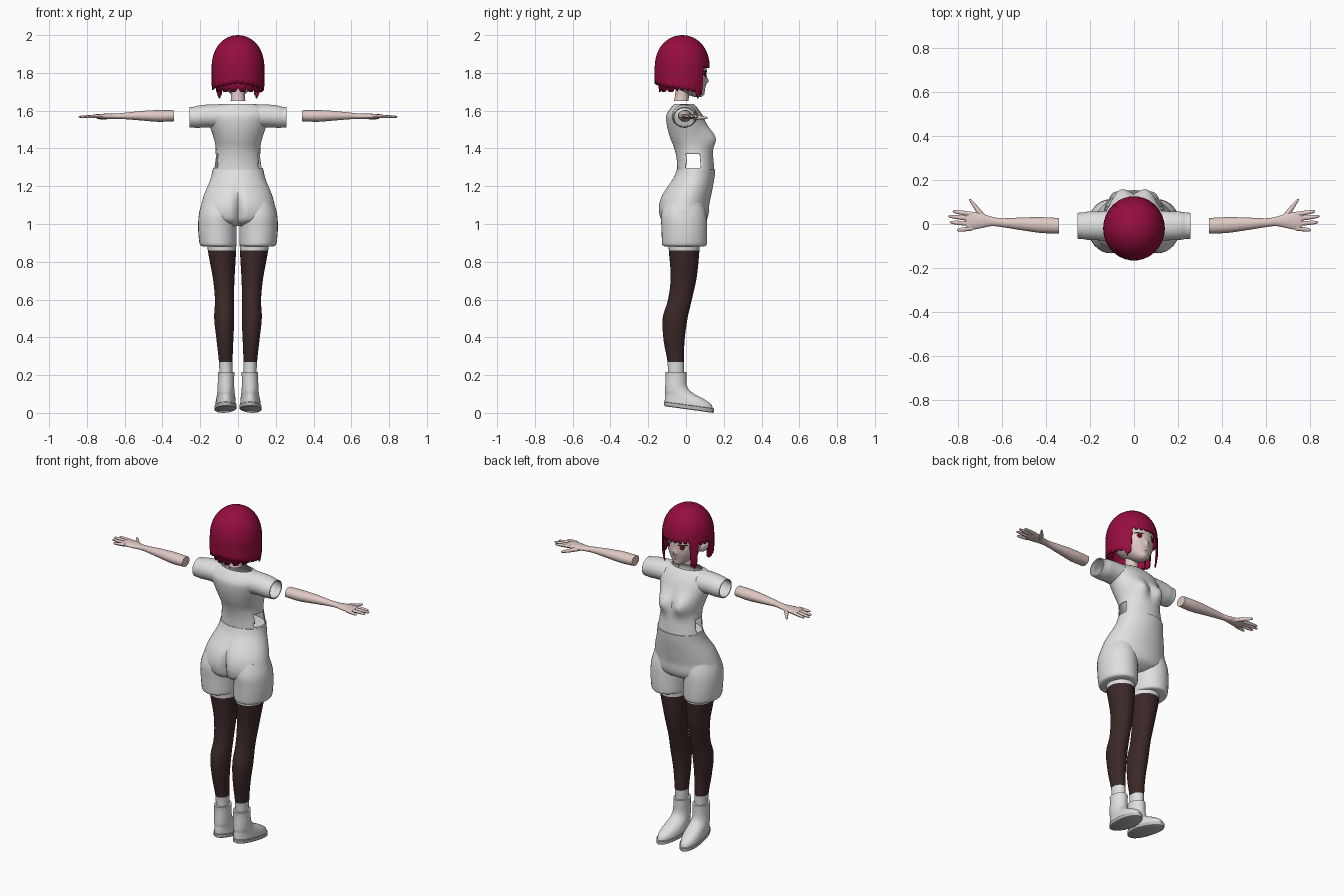
import bpy, bmesh, math
from math import sin, cos, exp, radians
from mathutils import Vector
from mathutils.bvhtree import BVHTree

cube = bpy.data.objects.get("Cube")
if cube:
    bpy.data.objects.remove(cube)


def material(name, rgb):
    m = bpy.data.materials.new(name)
    m.use_nodes = True
    m.diffuse_color = (*rgb, 1)
    m.node_tree.nodes["Principled BSDF"].inputs["Base Color"].default_value = (*rgb, 1)
    return m


WHITE = material("white cloth", (.74, .74, .74))
SOLE = material("grey sole", (.5, .5, .5))
SKIN = material("pale skin", (.74, .58, .55))
HAIR = material("crimson hair", (.3, .004, .05))
STOCKING = material("dark brown stocking", (.045, .021, .021))
EYE = material("dark red eye", (.14, .004, .015))


def finish(name, bm, mats, mirror=False, thick=0):
    bmesh.ops.recalc_face_normals(bm, faces=bm.faces)
    mesh = bpy.data.meshes.new(name)
    bm.to_mesh(mesh)
    bm.free()
    for m in mats:
        mesh.materials.append(m)
    ob = bpy.data.objects.new(name, mesh)
    bpy.context.collection.objects.link(ob)
    if thick:
        mod = ob.modifiers.new("thickness", "SOLIDIFY")
        mod.thickness = thick
    if mirror:
        mod = ob.modifiers.new("mirror", "MIRROR")
        mod.use_mirror_merge = False
    return ob


def smooth_rows(rows, sub):
    """Catmull-Rom interpolation between the cross-sections."""
    out = []
    for i in range(len(rows) - 1):
        four = [rows[max(0, min(len(rows) - 1, i + k))] for k in (-1, 0, 1, 2)]
        for s in range(sub):
            t = s / sub
            out.append([b + .5 * t * (c - a + t * (2*a - 5*b + 4*c - d + t * (3*(b - c) + d - a)))
                        for a, b, c, d in zip(*four)])
    return out + [list(rows[-1])]


def loft(name, mats, rows, axis="z", n=32, sub=4, caps=True, warp=None,
         keep=None, paint=None, mirror=False, thick=0):
    """Rows hold: position on axis, two centre values, two radii."""
    bm = bmesh.new()
    rings = []
    for s, cu, cv, ru, rv in smooth_rows(rows, sub):
        ring = []
        for k in range(n):
            a = math.tau * k / n
            u, v = cu + ru * cos(a), cv + rv * sin(a)
            p = Vector({"x": (s, u, v), "y": (u, s, v), "z": (u, v, s)}[axis])
            ring.append(bm.verts.new(warp(p) if warp else p))
        rings.append(ring)
    for r, q in zip(rings, rings[1:]):
        for k in range(n):
            bm.faces.new((r[k], r[k - 1], q[k - 1], q[k]))
    if caps:
        bm.faces.new(rings[0])
        bm.faces.new(rings[-1])
    if keep:
        gone = [f for f in bm.faces if not keep(f.calc_center_median())]
        bmesh.ops.delete(bm, geom=gone, context="FACES")
    if paint:
        for f in bm.faces:
            f.material_index = paint(f.calc_center_median())
    return finish(name, bm, mats, mirror, thick)


def bump(d, width):
    return exp(-(d / width) ** 2)


# Shirt with bust and side cut-outs
def bust(p):
    if p.y > .02:
        p.y += .042 * bump(abs(p.x) - .062, .05) * bump(p.z - 1.455, .055) * min(1, p.y / .08)
    return p


def outside_cutout(c):
    return not (abs(c.x) > .08 and .0 < c.y < .075 and 1.3 < c.z < 1.375)


loft("shirt", [WHITE], [
    (1.28, 0, .052, .134, .098), (1.34, 0, .048, .124, .097), (1.4, 0, .038, .118, .1),
    (1.46, 0, .02, .13, .105), (1.52, 0, .005, .15, .106), (1.575, 0, -.008, .165, .096),
    (1.615, 0, -.01, .15, .07), (1.635, 0, -.01, .095, .052)],
    n=64, sub=6, caps=False, warp=bust, keep=outside_cutout, thick=.004)
loft("sleeves", [WHITE], [
    (.1, -.008, 1.57, .07, .062), (.16, -.008, 1.572, .066, .06), (.21, -.008, 1.568, .064, .059),
    (.235, -.008, 1.565, .06, .055), (.256, -.008, 1.565, .059, .054)],
    axis="x", caps=False, mirror=True, thick=.006)


# Shorts: hips with a rear crease, and two wide legs
def crease(p):
    if p.y < -.02:
        p.y += .035 * bump(p.x, .018) * bump(p.z - 1.06, .11) * min(1, -p.y / .1)
    return p


loft("shorts_hips", [WHITE], [
    (1.288, 0, .053, .135, .102), (1.24, 0, .04, .145, .11), (1.16, 0, .005, .178, .13),
    (1.1, 0, -.011, .195, .134), (1.05, 0, -.012, .205, .131), (1.015, 0, -.012, .175, .115),
    (.99, 0, -.01, .08, .07)], n=64, warp=crease)
loft("shorts_legs", [WHITE], [
    (1.12, .1, -.01, .085, .1), (1.05, .107, -.012, .1, .12), (.98, .109, -.009, .102, .121),
    (.92, .107, -.008, .1, .12), (.89, .105, -.008, .096, .117), (.882, .103, -.008, .085, .105)],
    mirror=True)


# Legs: white band, dark stocking, white sock
def stocking(c):
    return 1 if .27 < c.z < .86 else 0


loft("legs", [WHITE, STOCKING], [
    (.95, .087, -.01, .079, .085), (.86, .085, -.01, .075, .081), (.72, .076, -.012, .058, .069),
    (.6, .072, -.032, .05, .063), (.5, .073, -.058, .053, .066), (.38, .069, -.063, .044, .055),
    (.27, .065, -.054, .036, .044), (.17, .063, -.054, .034, .042)],
    paint=stocking, mirror=True)


# Ankle boots on soles that slope down to the toe
def slope(p):
    low = max(0, min(1, (.13 - p.z) / .08))
    p.z += .035 * low * (.145 - p.y) / .255
    p.x += .1 * max(0, p.y)
    return p


loft("boots", [WHITE], [
    (.217, .063, -.054, .044, .056), (.19, .063, -.053, .043, .055), (.14, .064, -.052, .044, .058),
    (.1, .064, -.038, .046, .073), (.07, .064, -.01, .049, .1), (.045, .064, .01, .052, .122),
    (.02, .064, .015, .054, .128)], warp=slope, mirror=True)
loft("boot_soles", [SOLE], [
    (.024, .064, .015, .054, .128), (.022, .064, .016, .058, .132), (.003, .064, .016, .057, .131),
    (0, .064, .016, .052, .126)], sub=1, warp=slope, mirror=True)

# Forearms and hands
loft("forearms", [SKIN], [
    (.34, -.008, 1.573, .035, .029), (.42, -.005, 1.572, .036, .031), (.5, 0, 1.573, .03, .026),
    (.6, .006, 1.572, .02, .017), (.65, .012, 1.57, .022, .014), (.7, .015, 1.57, .035, .014),
    (.745, .014, 1.571, .041, .011), (.765, .013, 1.572, .034, .006)],
    axis="x", n=24, mirror=True)
fingers = {"index": (.044, .825, .058), "middle": (.023, .845, .036),
           "ring": (.001, .838, .008), "little": (-.019, .805, -.028)}
for label, (base, tip, end) in fingers.items():
    rows = []
    for t, r in ((0, .011), (.5, .01), (.9, .007), (1, .001)):
        rows.append((.735 + (tip - .735) * t, base + (end - base) * t, 1.571 - .004 * t, r, r * .85))
    loft(label + "_fingers", [SKIN], rows, axis="x", n=10, sub=3, mirror=True)
loft("thumbs", [SKIN], [
    (.01, .67, 1.568, .016, .011), (.05, .7, 1.565, .015, .011), (.085, .725, 1.563, .011, .009),
    (.108, .743, 1.562, .007, .006), (.114, .746, 1.562, .001, .001)], axis="y", n=12, mirror=True)


# Head, neck and ears
def nose(p):
    if p.y > .05:
        p.y += .012 * bump(p.x, .011) * bump(p.z - 1.758, .014)
    return p


head = loft("head", [SKIN], [
    (1.673, 0, .062, .012, .018), (1.685, 0, .052, .034, .044), (1.715, 0, .025, .066, .076),
    (1.755, 0, .005, .092, .103), (1.81, 0, -.005, .106, .114), (1.87, 0, -.01, .108, .114),
    (1.92, 0, -.015, .09, .095), (1.95, 0, -.02, .05, .05)], n=64, sub=6, warp=nose)
loft("neck", [SKIN], [
    (1.65, 0, -.025, .039, .039), (1.69, 0, -.02, .036, .037), (1.76, 0, -.012, .04, .045)])
loft("ears", [SKIN], [
    (.09, -.005, 1.77, .016, .026), (.11, -.014, 1.777, .018, .03), (.126, -.024, 1.787, .011, .022),
    (.136, -.03, 1.8, .002, .005)], axis="x", n=16, mirror=True)

# Painted face details, laid on the head surface
tree = BVHTree.FromPolygons([v.co for v in head.data.vertices],
                            [p.vertices[:] for p in head.data.polygons])


def plate(name, mat, x, z, rx, rz, lift, mirror=True):
    bm = bmesh.new()
    bmesh.ops.create_circle(bm, cap_ends=True, cap_tris=True, segments=20, radius=1)
    for v in bm.verts:
        px, pz = x + v.co.x * rx, z + v.co.y * rz
        hit = tree.ray_cast(Vector((px, 1, pz)), Vector((0, -1, 0)))[0]
        v.co = (px, hit.y + lift, pz)
    finish(name, bm, [mat], mirror)


plate("eye_whites", WHITE, .046, 1.793, .024, .015, .002)
plate("irises", EYE, .045, 1.794, .014, .015, .004)
plate("eyelashes", STOCKING, .047, 1.808, .027, .005, .005)
plate("mouth", EYE, 0, 1.715, .012, .002, .002, False)


# Bob hair: columns of points around the crown, each ending at a hem height
def hem(deg):
    d = abs(deg)
    if d < 42:
        return 1.825
    if d < 58:
        return 1.66 + .004 * abs(d - 50)
    if deg < 0 and d < 92:
        return 1.81
    return 1.695 + .05 * (d - 58) / 122


def bob(name, columns, rows, scale, hem_rule, jag):
    bm = bmesh.new()
    top = bm.verts.new((0, -.02, 1.85 + .15 * scale))
    grid = []
    for i in range(columns):
        deg = 360 * i / columns - 180
        a = radians(deg)
        low = hem_rule(deg) + (jag if i % 4 == 0 else 0)
        line = []
        for j in range(1, rows + 1):
            z = top.co.z - (top.co.z - low) * (j / rows) ** 1.7
            crown = max(0, (z - 1.82) / (top.co.z - 1.82))
            r = math.sqrt(max(0, 1 - crown ** 2.3)) * scale
            r *= 1 - .006 * (i % 4 == 0) - 1.2 * max(0, 1.73 - z)
            line.append(bm.verts.new((.14 * r * sin(a), -.02 + .146 * r * cos(a), z)))
        grid.append(line)
    for p, q in zip(grid, grid[1:] + grid[:1]):
        bm.faces.new((top, p[0], q[0]))
        for j in range(rows - 1):
            bm.faces.new((p[j], p[j + 1], q[j + 1], q[j]))
    finish(name, bm, [HAIR], thick=.008)


bob("hair_bob", 120, 18, 1, hem, .014)
bob("hair_underlayer", 60, 12, .87, lambda deg: 1.7 if abs(deg) > 98 else 1.85, .02)

# Smooth shading with sharp edges kept
for ob in bpy.context.scene.objects:
    if ob.type == "MESH":
        ob.select_set(True)
        bpy.context.view_layer.objects.active = ob
bpy.ops.object.shade_smooth_by_angle(angle=radians(40))
